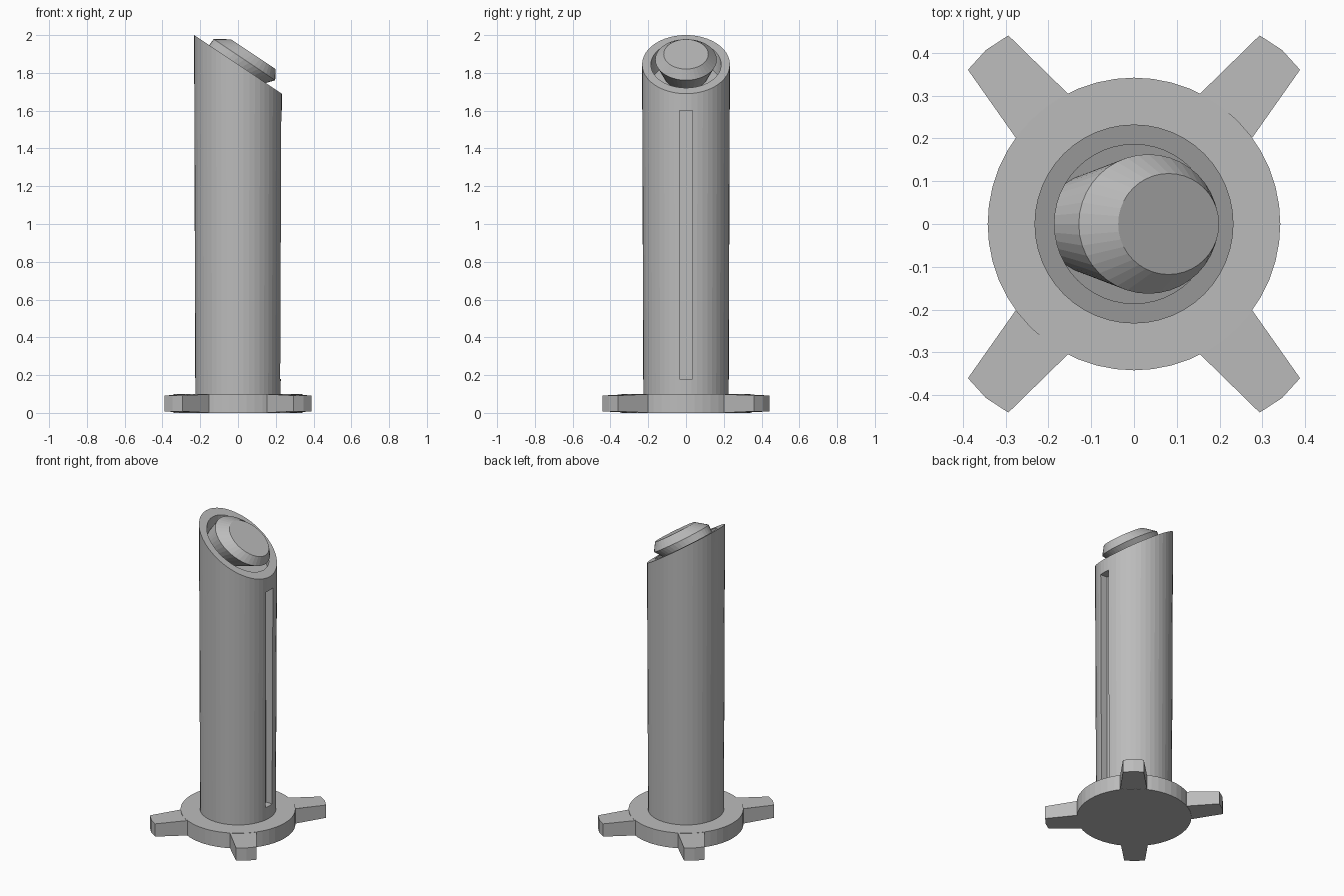
import bpy, bmesh
from math import cos, sin, radians, tau

cube = bpy.data.objects.get("Cube")
if cube:
    bpy.data.objects.remove(cube)

SLOPE = 0.668      # fall of the slanted top towards +x
MID_Z = 1.845      # height of the slanted top on the axis

grey = bpy.data.materials.new("plain grey")
grey.use_nodes = True
grey.diffuse_color = (0.5, 0.5, 0.5, 1)
grey.node_tree.nodes["Principled BSDF"].inputs["Base Color"].default_value = (0.5, 0.5, 0.5, 1)


def finish(name, bm):
    bmesh.ops.recalc_face_normals(bm, faces=bm.faces)
    mesh = bpy.data.meshes.new(name)
    bm.to_mesh(mesh)
    bm.free()
    mesh.materials.append(grey)
    obj = bpy.data.objects.new(name, mesh)
    bpy.context.collection.objects.link(obj)
    return obj


def ring(cx, cz, r, slope, count):
    """Circle in plan, tilted along x by the slope."""
    angles = [tau * i / count for i in range(count)]
    return [(cx + r * cos(a), r * sin(a), cz - slope * r * cos(a)) for a in angles]


def loft(name, rings):
    """Closed solid through a list of equal rings."""
    bm = bmesh.new()
    rows = [[bm.verts.new(p) for p in points] for points in rings]
    count = len(rows[0])
    for low, high in zip(rows, rows[1:]):
        for i in range(count):
            j = (i + 1) % count
            bm.faces.new((low[i], low[j], high[j], high[i]))
    bm.faces.new(rows[0])
    bm.faces.new(rows[-1])
    return finish(name, bm)


# Round base plate
loft("base_plate", [ring(0, 0, 0.342, 0, 48), ring(0, 0.1, 0.342, 0, 48)])


# Four tapered feet reaching out from the plate
def foot(name, sx, sy):
    outline = [(0.20, 0.085), (0.33, 0.08), (0.526, 0.062), (0.534, 0), (0.526, -0.062),
               (0.33, -0.08), (0.20, -0.085)]
    a = radians(49.6)
    rings = []
    for top in (False, True):
        row = []
        for along, side in outline:
            inset = 0.008 if along > 0.5 else 0.001
            x = along * cos(a) - side * sin(a)
            y = along * sin(a) + side * cos(a)
            row.append((sx * x, sy * y, 0.1 - inset if top else inset))
        rings.append(row)
    loft(name, rings)


for front, sy in (("front", -1), ("back", 1)):
    for side, sx in (("left", 1), ("right", -1)):
        foot(f"{front}_{side}_foot", sx, sy)

# Post with slanted rim and shallow socket
post = loft("post", [
    ring(0, 0.09, 0.226, 0, 48),
    ring(0, MID_Z, 0.2325, SLOPE, 48),
    ring(0, MID_Z, 0.186, SLOPE, 48),
    ring(0, MID_Z - 0.11, 0.186, SLOPE, 48),
])

# Long slot cut into the low side of the post
bm = bmesh.new()
bmesh.ops.create_cube(bm, size=1)
for v in bm.verts:
    v.co = (0.23 + v.co.x * 0.1, v.co.y * 0.07, 0.89 + v.co.z * 1.42)
cutter = finish("slot_cutter", bm)
cutter.hide_render = True
cut = post.modifiers.new("slot", "BOOLEAN")
cut.operation = "DIFFERENCE"
cut.solver = "EXACT"
cut.object = cutter
bpy.context.view_layer.objects.active = post
bpy.ops.object.modifier_apply(modifier=cut.name)
bpy.data.objects.remove(cutter)

# Tilted lamp head: neck, widest edge, flat lens
loft("lamp_head", [
    ring(-0.10, 1.784, 0.115, SLOPE, 40),
    ring(0.034, 1.870, 0.163, SLOPE, 40),
    ring(0.081, 1.899, 0.118, SLOPE, 40),
])
